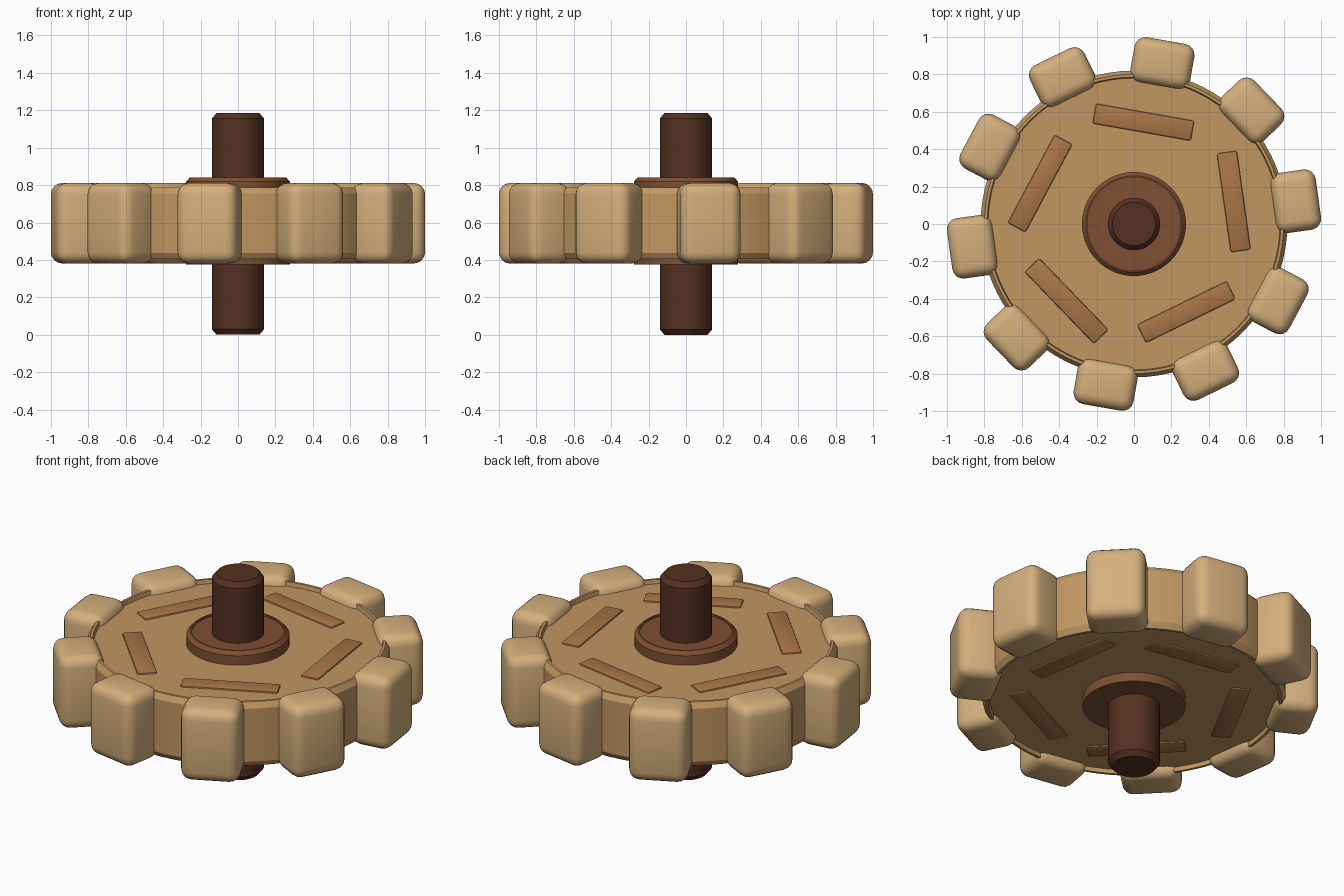
import bpy, bmesh
from math import radians, sin, cos, pi
from mathutils import Matrix

if "Cube" in bpy.data.objects:
    bpy.data.objects.remove(bpy.data.objects["Cube"])

START = radians(8)
MID = 0.596


def material(name, rgb):
    m = bpy.data.materials.new(name)
    m.diffuse_color = (*rgb, 1)
    m.use_nodes = True
    m.node_tree.nodes["Principled BSDF"].inputs["Base Color"].default_value = m.diffuse_color
    return m


pale = material("pale_wood", (0.66, 0.43, 0.20))
tan = material("tan_wood", (0.54, 0.31, 0.12))
inlay = material("inlay_wood", (0.40, 0.18, 0.065))
brown = material("brown_wood", (0.21, 0.08, 0.033))
dark = material("dark_wood", (0.09, 0.03, 0.015))


def finish(name, bm, mat):
    bmesh.ops.recalc_face_normals(bm, faces=bm.faces)
    me = bpy.data.meshes.new(name)
    bm.to_mesh(me)
    bm.free()
    ob = bpy.data.objects.new(name, me)
    bpy.context.collection.objects.link(ob)
    me.materials.append(mat)
    bpy.ops.object.select_all(action='DESELECT')
    ob.select_set(True)
    bpy.context.view_layer.objects.active = ob
    bpy.ops.object.shade_smooth_by_angle(angle=radians(30))
    return ob


def turned(name, profile, mat, n=64):
    """Solid of revolution from (radius, z) points, capped at both ends."""
    bm = bmesh.new()
    rings = [[bm.verts.new((r * cos(2 * pi * i / n), r * sin(2 * pi * i / n), z))
              for i in range(n)] for r, z in profile]
    for a, b in zip(rings, rings[1:]):
        for i in range(n):
            j = (i + 1) % n
            bm.faces.new((a[i], a[j], b[j], b[i]))
    bm.faces.new(rings[0])
    bm.faces.new(rings[-1])
    return finish(name, bm, mat)


def block(name, angle, radius, offset, size, bevel, segments, mat):
    """Bevelled block set radially on the wheel, shifted along the tangent."""
    bm = bmesh.new()
    bmesh.ops.create_cube(bm, size=1, matrix=Matrix.Diagonal((*size, 1)))
    bmesh.ops.bevel(bm, geom=bm.edges[:], offset=bevel, segments=segments,
                    profile=0.5, affect='EDGES')
    bm.transform(Matrix.Rotation(angle, 4, 'Z') @ Matrix.Translation((radius, offset, MID)))
    return finish(name, bm, mat)


# Axle with chamfered ends
turned("axle", [(0.115, 0), (0.14, 0.03), (0.14, 1.155), (0.115, 1.185)], dark, 48)

# Hub collar through the wheel, chamfered on top
turned("hub_collar", [(0.278, 0.375), (0.278, 0.818), (0.258, 0.84),
                      (0.25, 0.84), (0.25, 0.828)], brown)

# Wheel disc with a thin raised rim on both faces
turned("wheel_disc", [(0.78, 0.43), (0.785, 0.406), (0.80, 0.406), (0.82, 0.438),
                      (0.82, 0.754), (0.80, 0.786), (0.785, 0.786), (0.78, 0.762)], tan, 80)

# Rounded teeth round the rim
for k in range(10):
    block(f"tooth_{k + 1}", START + k * pi / 5, 0.873, 0,
          (0.245, 0.325, 0.43), 0.06, 4, pale)

# Inlaid bars showing on both faces
for k in range(5):
    block(f"inlay_bar_{k + 1}", START + k * 2 * pi / 5, 0.545, 0.045,
          (0.11, 0.535, 0.352), 0.012, 2, inlay)
